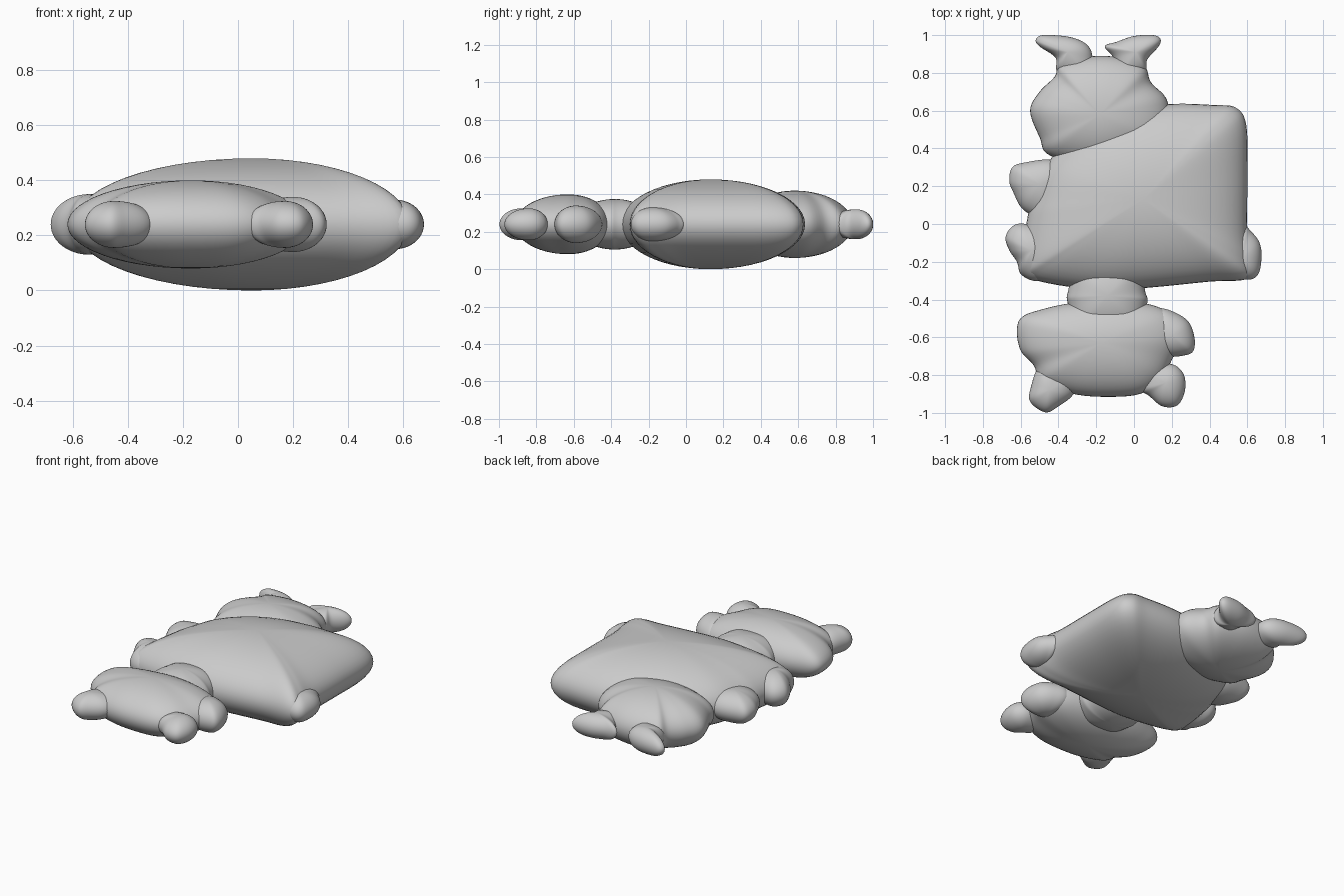
import bpy
import bmesh
import math
from mathutils import Vector

MID_HEIGHT = .24      # every part is mirrored about this level
STEPS = 6             # curve points between two outline points
RINGS = 14            # rings from the seam to the crown

default_cube = bpy.data.objects.get("Cube")
if default_cube:
    bpy.data.objects.remove(default_cube, do_unlink=True)

grey = bpy.data.materials.new("plain grey")
grey.use_nodes = True
grey.diffuse_color = (.6, .6, .6, 1)
grey.node_tree.nodes["Principled BSDF"].inputs["Base Color"].default_value = grey.diffuse_color


def smooth_loop(points):
    """Closed rounded curve through the outline points."""
    pts = [Vector(p) for p in points]
    count = len(pts)
    loop = []
    for i in range(count):
        before, start, end, after = (pts[(i + k) % count] for k in (-1, 0, 1, 2))
        for step in range(STEPS):
            t = step / STEPS
            tangent_in = (end - before) / 2
            tangent_out = (after - start) / 2
            loop.append(start * (2 * t**3 - 3 * t**2 + 1) + end * (3 * t**2 - 2 * t**3)
                        + tangent_in * (t**3 - 2 * t**2 + t) + tangent_out * (t**3 - t**2))
    return loop


def cushion(name, centre, half_height, outline):
    """Inflate an outline into a domed cushion with a top and an underside."""
    loop = smooth_loop(outline)
    centre = Vector(centre)
    bm = bmesh.new()

    def ring(angle, side):
        z = MID_HEIGHT + side * half_height * math.cos(angle)
        spots = [centre + (p - centre) * math.sin(angle) for p in loop]
        return [bm.verts.new((p.x, p.y, z)) for p in spots]

    seam = ring(math.pi / 2, 1)
    for side in (1, -1):
        outer = seam
        for level in range(RINGS - 1, 0, -1):
            inner = ring(math.pi / 2 * level / RINGS, side)
            for i in range(len(loop)):
                j = (i + 1) % len(loop)
                bm.faces.new((outer[i], outer[j], inner[j], inner[i]))
            outer = inner
        crown = bm.verts.new((centre.x, centre.y, MID_HEIGHT + side * half_height))
        for i in range(len(loop)):
            bm.faces.new((outer[i], outer[(i + 1) % len(loop)], crown))
    bmesh.ops.recalc_face_normals(bm, faces=bm.faces)
    mesh = bpy.data.meshes.new(name)
    bm.to_mesh(mesh)
    bm.free()
    mesh.materials.append(grey)
    mesh.shade_smooth()
    part = bpy.data.objects.new(name, mesh)
    bpy.context.collection.objects.link(part)
    return part


# Large middle cushion with one square corner
cushion("middle_body", (.05, .13), .24, [
    (.19, .635), (.42, .63), (.54, .615), (.595, .52), (.6, .25), (.6, -.05),
    (.62, -.2), (.6, -.29), (.4, -.305), (.1, -.335), (-.14, -.35), (-.36, -.33),
    (-.54, -.29), (-.6, -.23), (-.57, 0), (-.54, .12), (-.46, .32), (-.27, .5), (-.04, .6)])

# Paws along the sides of the middle cushion
cushion("right_rear_paw", (-.5, .21), .1, [
    (-.44, .34), (-.58, .325), (-.645, .3), (-.66, .23), (-.64, .17),
    (-.58, .07), (-.45, .03), (-.33, .15), (-.34, .29)])
cushion("right_front_paw", (-.54, -.14), .11, [
    (-.57, 0), (-.64, -.01), (-.68, -.07), (-.66, -.14), (-.62, -.2),
    (-.595, -.27), (-.5, -.3), (-.36, -.22), (-.42, -.04)])
cushion("left_paw", (.57, -.18), .09, [
    (.57, -.01), (.62, -.04), (.665, -.1), (.675, -.18), (.655, -.27),
    (.59, -.295), (.47, -.26), (.45, -.12)])

# Rear cushion and its pair of ears
cushion("rear_body", (-.18, .58), .18, [
    (-.44, .36), (-.5, .46), (-.55, .6), (-.5, .7), (-.42, .78), (-.39, .85),
    (-.25, .885), (-.1, .885), (.05, .84), (.09, .75), (.18, .64), (.16, .42), (-.15, .3)])
cushion("rear_right_ear", (-.35, .91), .08, [
    (-.4, .8), (-.415, .88), (-.5, .94), (-.52, .975), (-.48, 1), (-.34, .99),
    (-.25, .95), (-.22, .88), (-.24, .76)])
cushion("rear_left_ear", (.01, .91), .08, [
    (.055, .8), (.07, .87), (.13, .94), (.14, .98), (.1, 1), (0, .995),
    (-.09, .965), (-.155, .94), (-.11, .88), (-.08, .76)])

# Neck joining the middle and front cushions
cushion("neck", (-.14, -.38), .135, [
    (-.35, -.36), (-.35, -.42), (-.3, -.56), (-.14, -.6), (.02, -.56),
    (.07, -.42), (.06, -.36), (.02, -.22), (-.14, -.17), (-.3, -.22)])

# Front cushion with its paw and feet
cushion("front_body", (-.17, -.63), .16, [
    (-.34, -.42), (-.48, -.45), (-.59, -.49), (-.62, -.56), (-.6, -.67), (-.53, -.75),
    (-.49, -.84), (-.32, -.9), (-.14, -.915), (.03, -.9), (.14, -.83), (.2, -.72),
    (.25, -.6), (.2, -.48), (.06, -.42), (-.14, -.4)])
cushion("front_left_paw", (.2, -.59), .1, [
    (.13, -.45), (.22, -.47), (.29, -.52), (.32, -.6), (.315, -.67), (.27, -.695),
    (.17, -.7), (.06, -.65), (.05, -.53)])
cushion("front_right_foot", (-.45, -.88), .085, [
    (-.5, -.75), (-.545, -.86), (-.55, -.94), (-.47, -.997), (-.4, -.965),
    (-.32, -.9), (-.3, -.8), (-.4, -.72)])
cushion("front_left_foot", (.17, -.84), .085, [
    (.19, -.74), (.26, -.79), (.27, -.88), (.23, -.96), (.15, -.965),
    (.08, -.91), (.03, -.87), (.05, -.76)])
